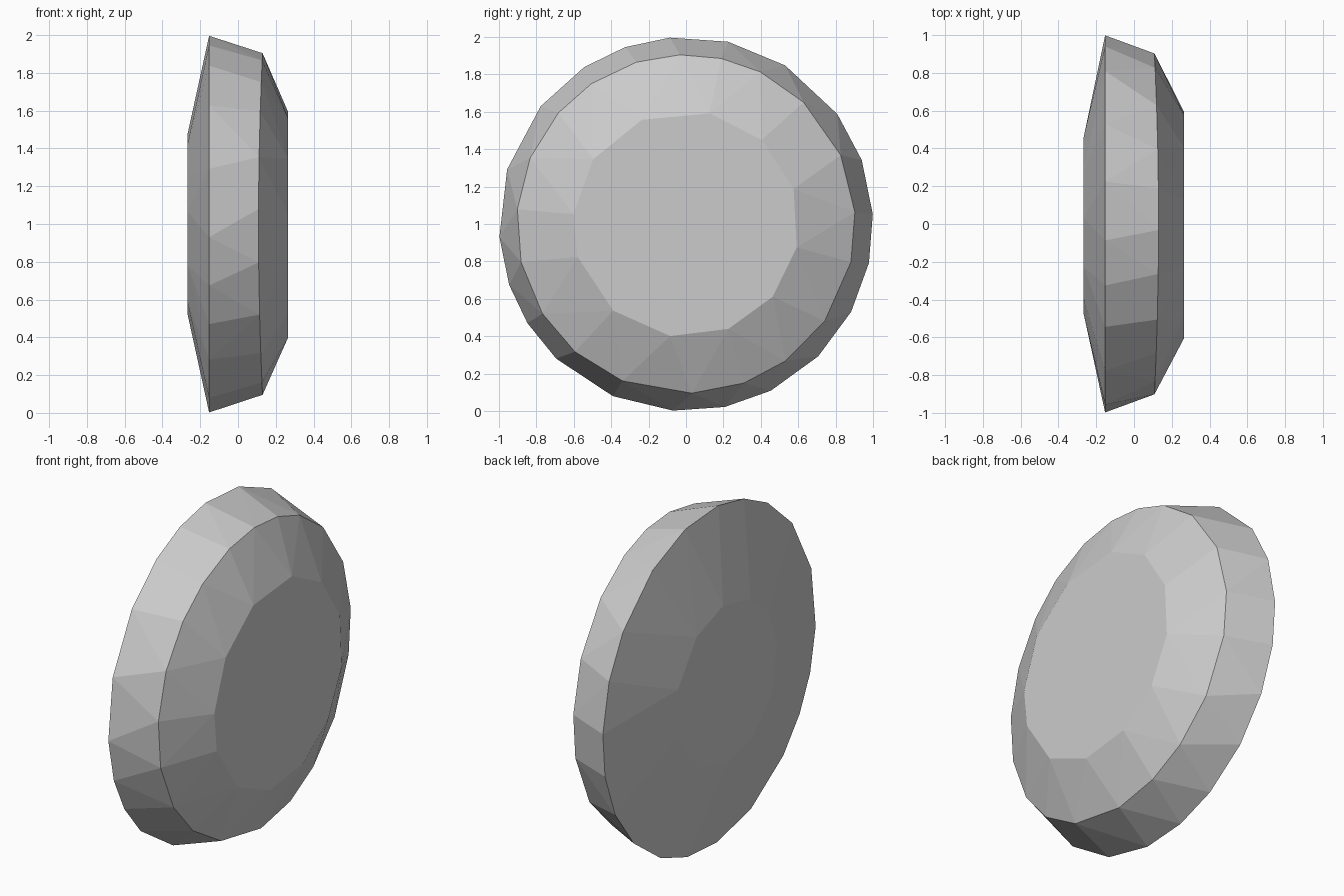
import bpy
import bmesh
from math import cos, sin, radians

default_cube = bpy.data.objects.get("Cube")
if default_cube:
    bpy.data.objects.remove(default_cube, do_unlink=True)


def make_material(name, colour):
    material = bpy.data.materials.new(name)
    material.use_nodes = True
    material.diffuse_color = colour
    material.node_tree.nodes["Principled BSDF"].inputs["Base Color"].default_value = colour
    return material


def add_ring(bm, x, radius, angles, warp=0.0):
    """Add a ring of points around the x axis, optionally warped like a saddle."""
    for degrees in angles:
        angle = radians(degrees)
        offset = -warp * cos(2 * angle)
        bm.verts.new((x + offset, radius * cos(angle), 1 + radius * sin(angle)))


# Unevenly spaced corners of each ring, in degrees from +y towards +z
back_angles = [17, 54, 86, 118, 145, 172, 207, 240, 270, 305, 342]
rim_angles = [3, 20, 36, 58, 77, 95, 109, 123, 141, 163, 184,
              199, 212, 226, 247, 266, 282, 297, 315, 332, 348]
shoulder_angles = [4, 24, 46, 64, 78, 92, 107, 124, 139, 157,
                   175, 193, 212, 229, 248, 272, 290, 306, 325, 347]
front_angles = [18, 48, 78, 113, 145, 175, 197, 230, 262, 292, 320, 348]

# Faceted disc: convex skin stretched over the four rings
bm = bmesh.new()
add_ring(bm, -0.267, 0.478, back_angles)
add_ring(bm, -0.153, 1.0, rim_angles)
add_ring(bm, 0.119, 0.905, shoulder_angles, warp=0.011)
add_ring(bm, 0.266, 0.605, front_angles)
bmesh.ops.convex_hull(bm, input=bm.verts[:])

# Merge the triangles of the two flat end faces
bmesh.ops.dissolve_limit(bm, angle_limit=radians(0.5),
                         verts=bm.verts[:], edges=bm.edges[:])
bmesh.ops.recalc_face_normals(bm, faces=bm.faces[:])

mesh = bpy.data.meshes.new("faceted_disc")
bm.to_mesh(mesh)
bm.free()
mesh.materials.append(make_material("plain grey", (0.6, 0.6, 0.6, 1.0)))
mesh.shade_flat()
disc = bpy.data.objects.new("faceted_disc", mesh)
bpy.context.collection.objects.link(disc)
